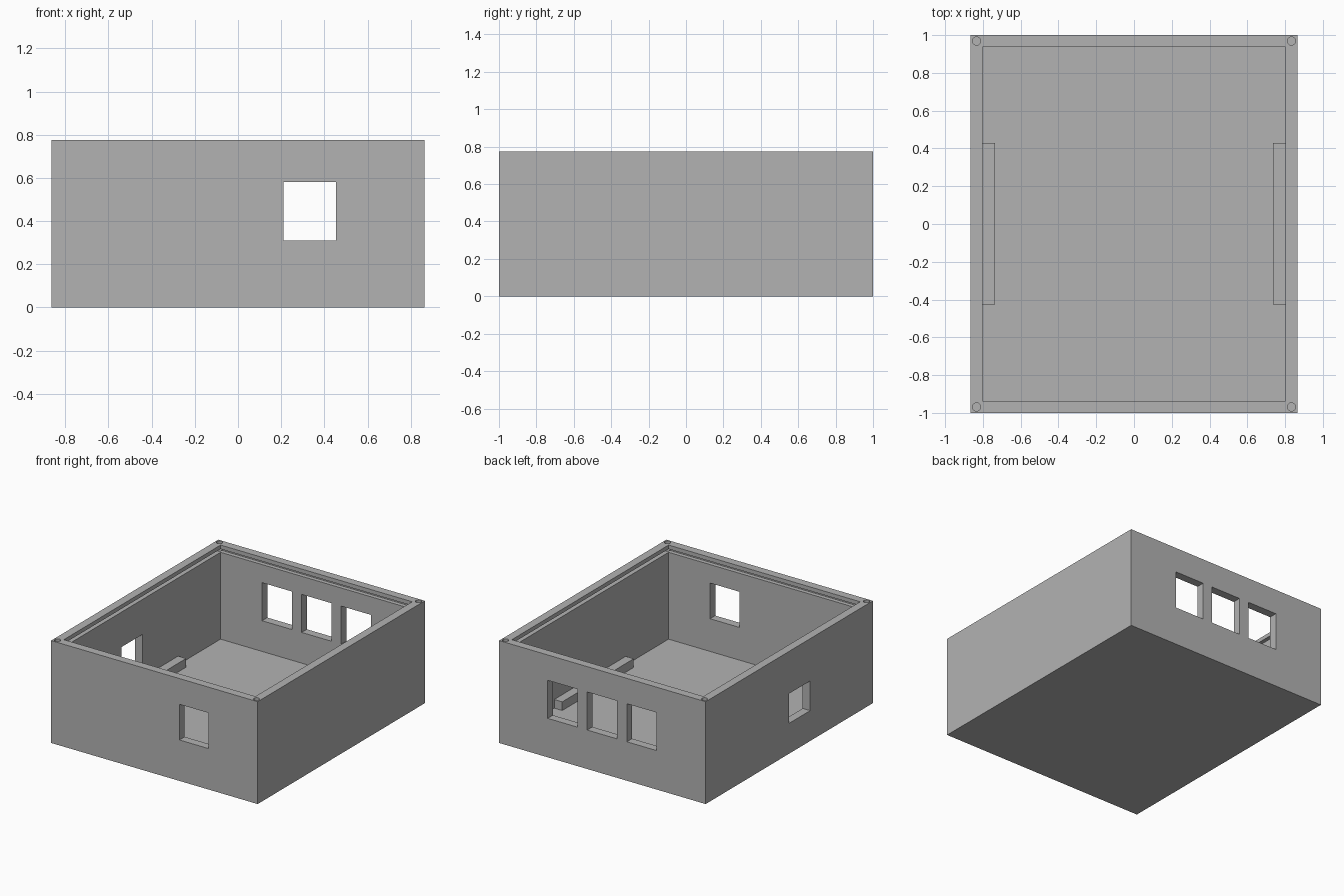
import bpy
import bmesh
from mathutils import Matrix

cube = bpy.data.objects.get("Cube")
if cube:
    bpy.data.objects.remove(cube, do_unlink=True)

W, D, H = 0.865, 1.0, 0.775   # half width, half depth, height
T = 0.0625                    # wall and floor thickness

grey = bpy.data.materials.new("plain grey")
grey.use_nodes = True
grey.diffuse_color = (0.45, 0.45, 0.45, 1)
grey.node_tree.nodes["Principled BSDF"].inputs["Base Color"].default_value = grey.diffuse_color


def make_object(name, bm):
    mesh = bpy.data.meshes.new(name)
    bm.to_mesh(mesh)
    bm.free()
    mesh.materials.append(grey)
    obj = bpy.data.objects.new(name, mesh)
    bpy.context.collection.objects.link(obj)
    return obj


def box(name, x, y, z):
    """Box from (low, high) pairs on each axis."""
    bm = bmesh.new()
    bmesh.ops.create_cube(bm, size=1)
    for v in bm.verts:
        v.co = [lo if c < 0 else hi for c, (lo, hi) in zip(v.co, (x, y, z))]
    return make_object(name, bm)


def hole(name, x, y, z, radius):
    bm = bmesh.new()
    bmesh.ops.create_cone(bm, cap_ends=True, segments=24, radius1=radius, radius2=radius,
                          depth=z[1] - z[0], matrix=Matrix.Translation((x, y, sum(z) / 2)))
    return make_object(name, bm)


def cut(target, cutter):
    mod = target.modifiers.new("cut", 'BOOLEAN')
    mod.operation = 'DIFFERENCE'
    mod.solver = 'EXACT'
    mod.object = cutter
    bpy.context.view_layer.update()
    graph = bpy.context.evaluated_depsgraph_get()
    result = bpy.data.meshes.new_from_object(target.evaluated_get(graph))
    target.modifiers.clear()
    target.data = result
    bpy.data.objects.remove(cutter, do_unlink=True)


# Open-topped room
room = box("room_shell", (-W, W), (-D, D), (0, H))
ix, iy = W - T, D - T
cut(room, box("interior_cutter", (-ix, ix), (-iy, iy), (T, H + 0.1)))

# Lid groove just below the rim, halfway into the walls
gx, gy = W - T / 2, D - T / 2
cut(room, box("groove_cutter", (-gx, gx), (-gy, gy), (0.72, 0.745)))

# Screw holes in the rim corners
for sx in (-1, 1):
    for sy in (-1, 1):
        cut(room, hole("screw_cutter", sx * gx, sy * gy, (0.67, H + 0.1), 0.022))

# Front window, three back windows and one lower side window
cut(room, box("front_window_cutter", (0.21, 0.455), (-D - 0.1, -iy + 0.1), (0.31, 0.58)))
for cx in (-0.33, 0.002, 0.333):
    cut(room, box("back_window_cutter", (cx - 0.125, cx + 0.125), (iy - 0.1, D + 0.1), (0.295, 0.583)))
cut(room, box("side_window_cutter", (-W - 0.1, -ix + 0.1), (-0.25, 0.005), (0.23, 0.455)))

# Low benches along both side walls
for name, lo, hi in (("left_bench", ix - 0.067, ix), ("right_bench", -ix, -ix + 0.067)):
    box(name, (lo, hi), (-0.425, 0.43), (T, 0.128))
